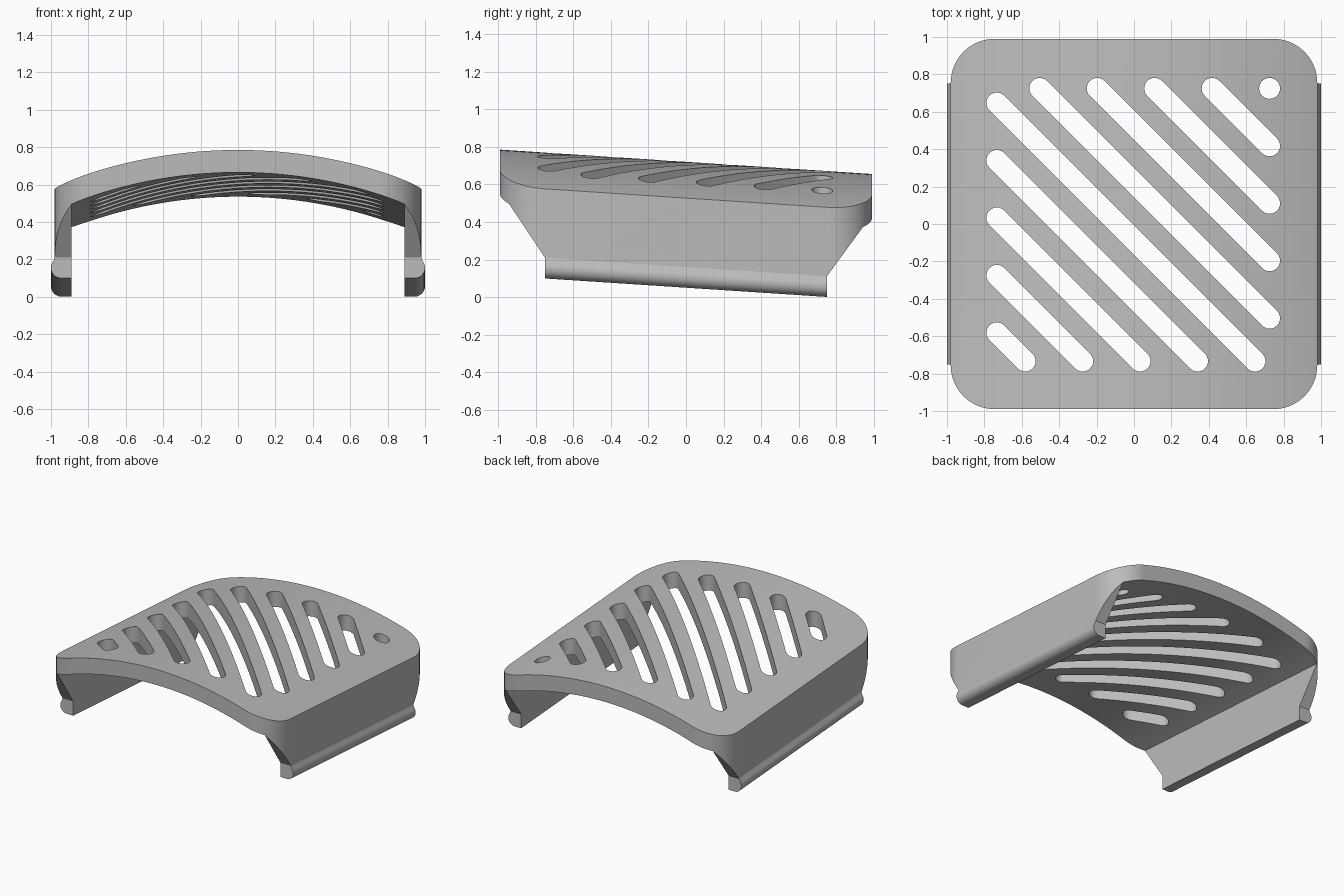
import bpy, bmesh, math

if "Cube" in bpy.data.objects:
    bpy.data.objects.remove(bpy.data.objects["Cube"])

SHEAR = 0.0655          # drop in z per unit of y
R_OUT, TOP = 2.585, 0.72
THICK = 0.12

grey = bpy.data.materials.new("light grey")
grey.diffuse_color = (0.5, 0.5, 0.5, 1)
grey.use_nodes = True
grey.node_tree.nodes["Principled BSDF"].inputs["Base Color"].default_value = grey.diffuse_color


def prism(name, pts, axis, lo, hi):
    """Extrude a 2D outline along one axis."""
    def place(p, w):
        return {"x": (w, p[0], p[1]), "y": (p[0], w, p[1]), "z": (p[0], p[1], w)}[axis]
    bm = bmesh.new()
    a = [bm.verts.new(place(p, lo)) for p in pts]
    b = [bm.verts.new(place(p, hi)) for p in pts]
    bm.faces.new(a)
    bm.faces.new(b[::-1])
    n = len(pts)
    for i in range(n):
        bm.faces.new((a[i], b[i], b[(i + 1) % n], a[(i + 1) % n]))
    bmesh.ops.recalc_face_normals(bm, faces=bm.faces)
    me = bpy.data.meshes.new(name)
    bm.to_mesh(me)
    bm.free()
    ob = bpy.data.objects.new(name, me)
    bpy.context.collection.objects.link(ob)
    me.materials.append(grey)
    return ob


def activate(ob):
    bpy.ops.object.select_all(action='DESELECT')
    ob.select_set(True)
    bpy.context.view_layer.objects.active = ob


def boolean(ob, cutter, op):
    mod = ob.modifiers.new("cut", 'BOOLEAN')
    mod.operation, mod.solver, mod.object = op, 'EXACT', cutter
    activate(ob)
    bpy.ops.object.modifier_apply(modifier=mod.name)
    bpy.data.objects.remove(cutter)


def arc(cx, cy, r, a0, a1, n):
    return [(cx + r * math.cos(math.radians(a0 + (a1 - a0) * i / n)),
             cy + r * math.sin(math.radians(a0 + (a1 - a0) * i / n))) for i in range(n + 1)]


def crown(half, r, top, n=40):
    """Shallow arch from -half to +half."""
    a = math.degrees(math.asin(half / r))
    return arc(0, top - r, r, 90 + a, 90 - a, n)


def finish(ob):
    for v in ob.data.vertices:
        v.co.z -= SHEAR * v.co.y
    activate(ob)
    bpy.ops.object.shade_smooth_by_angle(angle=math.radians(30))


# Arched cover with side walls
outer = crown(1.05, R_OUT, TOP)
inner = crown(0.89, R_OUT - THICK, TOP - THICK)
cover = prism("arched_cover",
              outer + [(1.05, 0.16), (0.89, 0.16)] + inner[::-1] + [(-0.89, 0.16), (-1.05, 0.16)],
              "y", -1.2, 1.2)

# Rounded plan outline
r = 0.235
plan = []
for sx, sy, a in ((1, 1, 0), (-1, 1, 90), (-1, -1, 180), (1, -1, 270)):
    plan += arc(sx * (0.98 - r), sy * (0.99 - r), r, a, a + 90, 14)
boolean(cover, prism("plan_cutter", plan, "z", -0.5, 1.5), 'INTERSECT')

# Sloped ends of the side walls
for s in (-1, 1):
    slope = [(0.75, -0.1), (0.75, 0.16), (0.94, 0.432), (1.3, 0.432), (1.3, -0.1)]
    boolean(cover, prism("slope_cutter", [(s * y, z) for y, z in slope], "x", -1.5, 1.5), 'DIFFERENCE')

# Diagonal slots, the last one a round hole
for k in range(10):
    c = 1.45 - 0.3072 * k
    p = (c - 0.725, 0.725) if c > 0 else (-0.733, c + 0.733)
    q = (p[1], p[0])
    slot = arc(*p, 0.056, 45, 225, 12) + arc(*q, 0.056, 225, 405, 12)
    if k == 0:
        slot = arc(*p, 0.056, 0, 345, 23)
    boolean(cover, prism("slot_cutter", slot, "z", 0.2, 1.2), 'DIFFERENCE')
finish(cover)

# Rounded lips along the foot of each wall
lip = [(0.89, 0.05), (0.89, 0.16), (0.98, 0.16)] + arc(0.945, 0.105, 0.055, 35, -90, 10)
for s, side in ((-1, "left"), (1, "right")):
    finish(prism(side + "_lip", [(s * x, z) for x, z in lip], "y", -0.75, 0.75))
